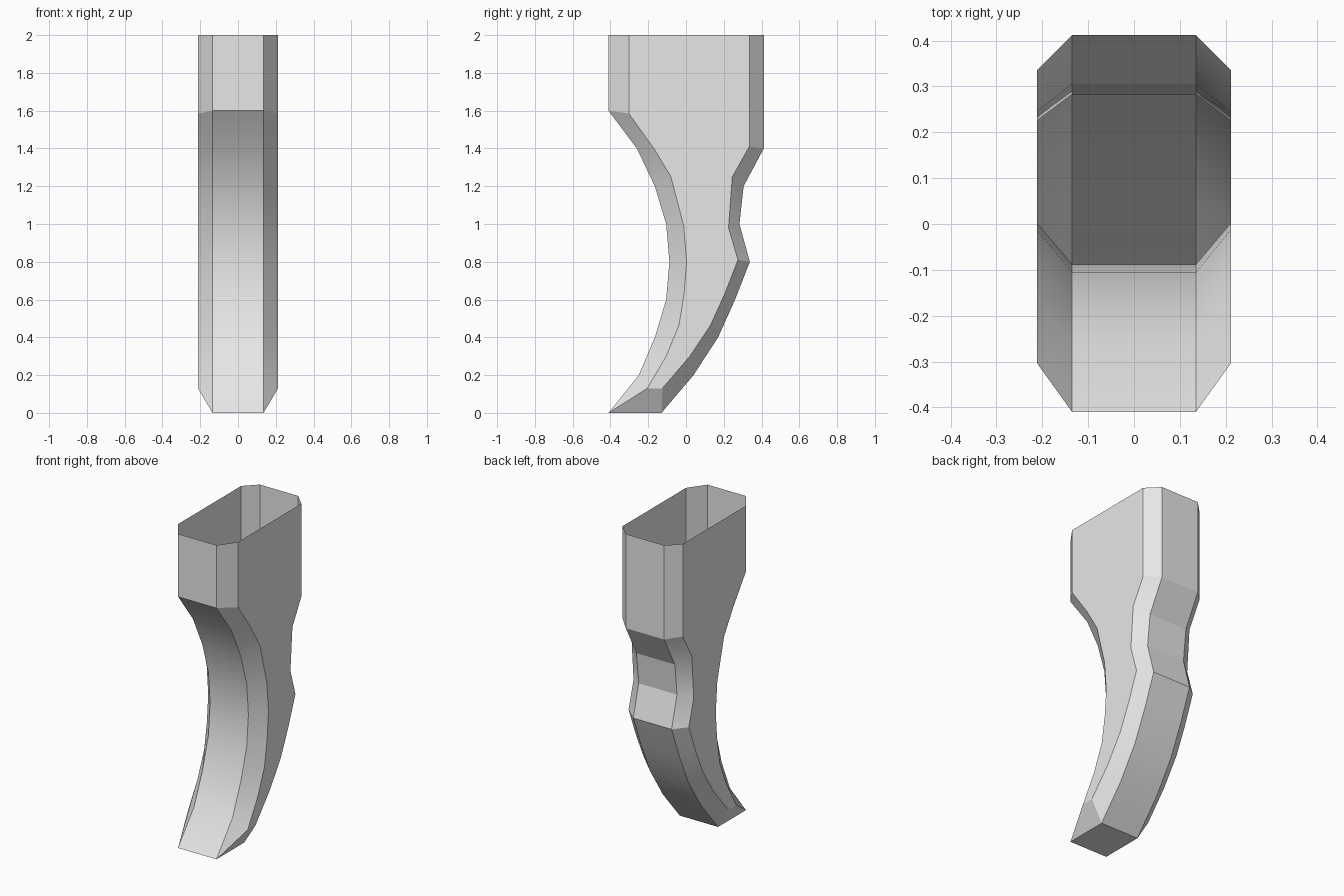
import bpy
import bmesh
from math import radians

cube = bpy.data.objects.get("Cube")
if cube:
    bpy.data.objects.remove(cube, do_unlink=True)

# Half widths of the front/back faces and of the flat sides
EDGE_X, SIDE_X = 0.135, 0.212

# Matching (y, z) profile points, top to bottom
FRONT_EDGE = [(-.41, 2), (-.41, 1.6), (-.26, 1.4), (-.165, 1.2), (-.105, 1),
              (-.088, .8), (-.105, .6), (-.165, .4), (-.25, .2), (-.41, 0)]
FRONT_SIDE = [(-.303, 2), (-.303, 1.585), (-.17, 1.4), (-.08, 1.25), (-.012, .99),
              (.003, .8), (-.01, .63), (-.037, .465), (-.105, .3), (-.205, .13)]
BACK_EDGE = [(.412, 2), (.412, 1.6), (.412, 1.4), (.305, 1.2), (.283, 1),
             (.338, .8), (.26, .6), (.17, .4), (.04, .2), (-.13, 0)]
BACK_SIDE = [(.335, 2), (.335, 1.6), (.335, 1.41), (.245, 1.25), (.225, .98),
             (.275, .81), (.205, .63), (.13, .465), (.02, .3), (-.125, .13)]

# Open-topped curved grip shell, lofted through eight-sided rings
bm = bmesh.new()
rings = []
for fe, fs, be, bs in zip(FRONT_EDGE, FRONT_SIDE, BACK_EDGE, BACK_SIDE):
    right = [(EDGE_X, *fe), (SIDE_X, *fs), (SIDE_X, *bs), (EDGE_X, *be)]
    left = [(-x, y, z) for x, y, z in reversed(right)]
    rings.append([bm.verts.new(p) for p in right + left])
for upper, lower in zip(rings, rings[1:]):
    for i in range(8):
        j = (i + 1) % 8
        bm.faces.new((upper[i], lower[i], lower[j], upper[j]))

# Closed foot: flat base and two sloping cheeks
foot = rings[-1]
bm.faces.new([foot[i] for i in (0, 7, 4, 3)])
bm.faces.new(foot[0:4])
bm.faces.new(foot[4:8])
bmesh.ops.recalc_face_normals(bm, faces=bm.faces[:])

mesh = bpy.data.meshes.new("grip_shell")
bm.to_mesh(mesh)
bm.free()
grip = bpy.data.objects.new("grip_shell", mesh)
bpy.context.collection.objects.link(grip)

# Plain light grey
grey = bpy.data.materials.new("light_grey")
grey.use_nodes = True
colour = (0.8, 0.8, 0.8, 1)
grey.diffuse_color = colour
for node in grey.node_tree.nodes:
    if node.type == "BSDF_PRINCIPLED":
        node.inputs["Base Color"].default_value = colour
mesh.materials.append(grey)

# Smooth the long curves, keep the bevels crisp
bpy.ops.object.select_all(action="DESELECT")
grip.select_set(True)
bpy.context.view_layer.objects.active = grip
bpy.ops.object.shade_smooth_by_angle(angle=radians(20))
